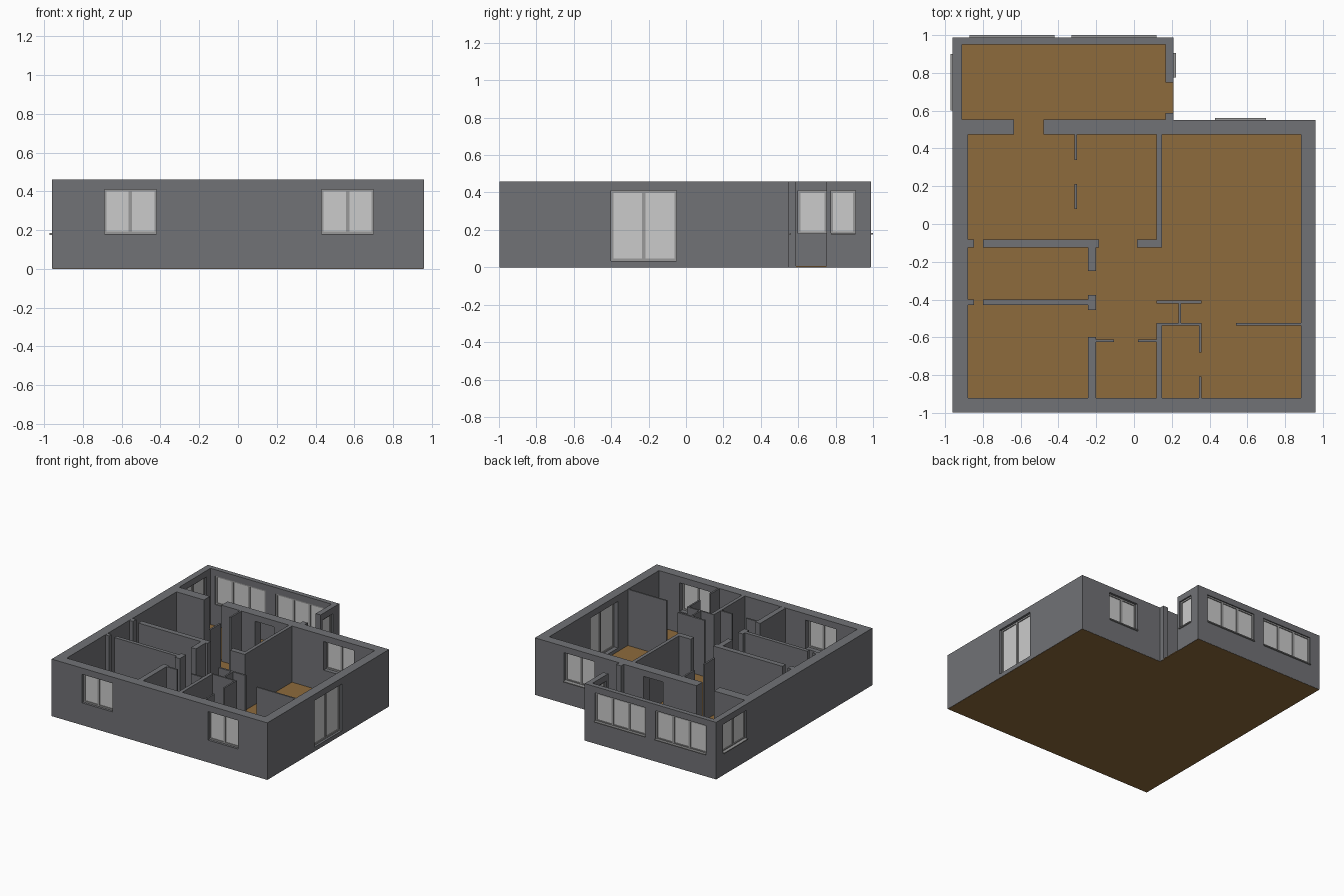
import bpy, bmesh
from mathutils import Vector

if "Cube" in bpy.data.objects:
    bpy.data.objects.remove(bpy.data.objects["Cube"])

H = 0.46            # wall height
Z0, Z1 = 0.18, 0.41  # window sill and head heights


def material(name, rgb):
    m = bpy.data.materials.new(name)
    m.diffuse_color = (*rgb, 1)
    m.use_nodes = True
    m.node_tree.nodes["Principled BSDF"].inputs["Base Color"].default_value = m.diffuse_color
    return m


WALL = material("wall_grey", (0.165, 0.168, 0.18))
WOOD = material("floor_brown", (0.27, 0.145, 0.045))
FRAME = material("frame_grey", (0.32, 0.32, 0.32))
GLASS = material("pane_light_grey", (0.60, 0.60, 0.60))


def add_box(bm, x0, x1, y0, y1, z0, z1):
    r = bmesh.ops.create_cube(bm, size=1)
    for v in r["verts"]:
        v.co = Vector((x1 if v.co.x > 0 else x0,
                       y1 if v.co.y > 0 else y0,
                       z1 if v.co.z > 0 else z0))


def finish(bm, name, mat):
    bmesh.ops.recalc_face_normals(bm, faces=bm.faces)
    me = bpy.data.meshes.new(name)
    bm.to_mesh(me)
    bm.free()
    me.materials.append(mat)
    ob = bpy.data.objects.new(name, me)
    bpy.context.collection.objects.link(ob)
    return ob


def boxes(name, mat, items):
    bm = bmesh.new()
    for b in items:
        add_box(bm, *b)
    return finish(bm, name, mat)


def prism(name, mat, outline, z0, z1):
    bm = bmesh.new()
    f = bm.faces.new([bm.verts.new((x, y, z0)) for x, y in outline])
    r = bmesh.ops.extrude_face_region(bm, geom=[f])
    for v in r["geom"]:
        if isinstance(v, bmesh.types.BMVert):
            v.co.z = z1
    return finish(bm, name, mat)


def footprint(i):
    """L-shaped plan, inset by i."""
    return [(-0.96 + i, -0.998 + i), (0.96 - i, -0.998 + i), (0.96 - i, 0.55 - i),
            (0.21 - i, 0.55 - i), (0.21 - i, 0.988 - i), (-0.96 + i, 0.988 - i)]


# Floor slab and outer shell
prism("floor", WOOD, footprint(0.002), 0, 0.008)
shell = prism("outer_walls", WALL, footprint(0), 0.001, H)

# Windows: name, wall axis, outer face, inward depth, start, end, z0, z1, panes, sill
windows = [
    ("front_left_window", "x", -0.998, 0.078, -0.69, -0.42, Z0, Z1, 2, False),
    ("front_right_window", "x", -0.998, 0.078, 0.43, 0.70, Z0, Z1, 2, False),
    ("annex_back_window_a", "x", 0.988, -0.04, -0.87, -0.42, Z0, Z1, 3, True),
    ("annex_back_window_b", "x", 0.988, -0.04, -0.33, 0.12, Z0, Z1, 3, True),
    ("main_back_window", "x", 0.55, -0.075, 0.43, 0.70, Z0, Z1, 2, True),
    ("annex_left_window", "y", -0.96, 0.05, 0.60, 0.90, Z0, Z1, 2, True),
    ("annex_right_window", "y", 0.21, -0.045, 0.775, 0.905, Z0, Z1, 1, True),
    ("patio_door", "y", 0.96, -0.08, -0.40, -0.05, 0.035, Z1, 2, False),
]


def wall_box(axis, a0, a1, d0, d1, z0, z1):
    d0, d1 = min(d0, d1), max(d0, d1)
    return (a0, a1, d0, d1, z0, z1) if axis == "x" else (d0, d1, a0, a1, z0, z1)


# Cutters: rooms first, then openings
rooms = boxes("room_cutter", WALL, [
    (-0.88, 0.885, -0.92, 0.475, -0.1, 0.6),
    (-0.91, 0.167, 0.552, 0.95, -0.1, 0.6)])
holes = [(-0.635, -0.48, 0.45, 0.58, -0.1, 0.6),   # doorway to annex
         (-0.18, -0.01, 0.45, 0.58, Z0, Z1),       # inner opening
         (0.15, 0.23, 0.587, 0.75, -0.1, 0.6)]     # annex outer door
for n, ax, f, d, a0, a1, z0, z1, p, s in windows:
    t = 0.01 if d > 0 else -0.01
    holes.append(wall_box(ax, a0, a1, f - t, f + d + 2 * t, z0, z1))
openings = boxes("opening_cutter", WALL, holes)
for cutter in (rooms, openings):
    mod = shell.modifiers.new(cutter.name, "BOOLEAN")
    mod.operation = "DIFFERENCE"
    mod.solver = "EXACT"
    mod.object = cutter
    cutter.hide_render = True
    cutter.hide_viewport = True

# Frames, panes and sills
W = 0.012
for n, ax, f, d, a0, a1, z0, z1, panes, sill in windows:
    s = 1 if d > 0 else -1
    mid = f + s * min(abs(d) / 2, 0.03)
    lo, hi = mid - 0.011, mid + 0.011
    bars = [wall_box(ax, a0, a1, lo, hi, z0, z0 + W),
            wall_box(ax, a0, a1, lo, hi, z1 - W, z1)]
    for i in range(panes + 1):
        c = a0 + W / 2 + (a1 - a0 - W) * i / panes
        h = W / 2 if i in (0, panes) else 0.009
        bars.append(wall_box(ax, c - h, c + h, lo, hi, z0 + W, z1 - W))
    if sill:
        bars.append(wall_box(ax, a0, a1, f - s * 0.012, lo, z0 - 0.004, z0 + 0.004))
    boxes(n + "_frame", FRAME, bars)
    boxes(n + "_pane", GLASS,
          [wall_box(ax, a0 + 0.005, a1 - 0.005, mid - 0.004, mid + 0.004,
                    z0 + 0.005, z1 - 0.005)])

# Inner partitions (x0, x1, y0, y1)
thick = [
    (0.12, 0.148, -0.125, 0.48), (0.015, 0.12, -0.125, -0.082),
    (-0.80, -0.185, -0.125, -0.082), (-0.885, -0.847, -0.125, -0.082),
    (-0.243, -0.20, -0.25, -0.125), (-0.80, -0.243, -0.43, -0.40),
    (-0.885, -0.847, -0.43, -0.40), (-0.243, -0.20, -0.455, -0.375),
    (-0.243, -0.20, -0.925, -0.597), (0.12, 0.148, -0.925, -0.525),
]
thin = [
    (-0.316, -0.302, 0.34, 0.48), (-0.316, -0.302, 0.08, 0.213),
    (-0.20, -0.105, -0.624, -0.611), (0.02, 0.12, -0.624, -0.611),
    (0.148, 0.358, -0.537, -0.525), (0.12, 0.358, -0.42, -0.405),
    (0.236, 0.249, -0.525, -0.42), (0.345, 0.358, -0.68, -0.537),
    (0.345, 0.358, -0.925, -0.807), (0.54, 0.89, -0.537, -0.525),
]
boxes("partition_walls", WALL, [(*b, 0.001, H - 0.0005) for b in thick])
boxes("thin_partitions", WALL, [(*b, 0.001, H - 0.0005) for b in thin])
